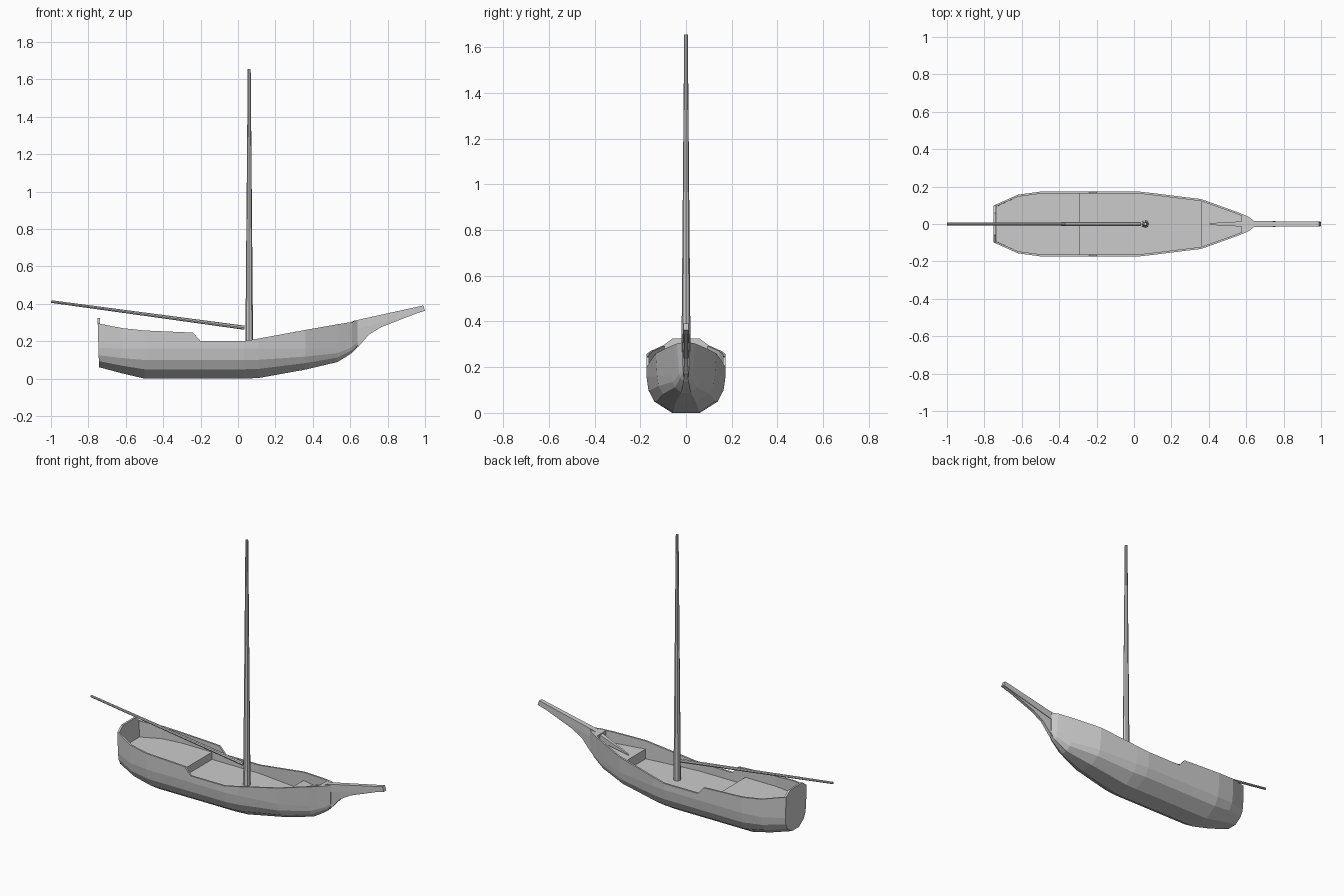
import bpy, bmesh
from mathutils import Vector


def finish(name, bm):
    bmesh.ops.recalc_face_normals(bm, faces=bm.faces[:])
    me = bpy.data.meshes.new(name)
    bm.to_mesh(me)
    bm.free()
    ob = bpy.data.objects.new(name, me)
    bpy.context.collection.objects.link(ob)
    return ob


def loft(name, rings):
    """Skin a series of closed rings and cap both ends."""
    bm = bmesh.new()
    vs = [[bm.verts.new(p) for p in r] for r in rings]
    n = len(vs[0])
    for a, b in zip(vs, vs[1:]):
        for i in range(n):
            j = (i + 1) % n
            bm.faces.new((a[i], a[j], b[j], b[i]))
    bm.faces.new(vs[0])
    bm.faces.new(vs[-1])
    bmesh.ops.remove_doubles(bm, verts=bm.verts[:], dist=1e-5)
    bmesh.ops.dissolve_degenerate(bm, edges=bm.edges[:], dist=1e-5)
    return finish(name, bm)


def spar(name, p, q, r1, r2, sides=8):
    """Tapered round pole between two points."""
    p, q = Vector(p), Vector(q)
    bm = bmesh.new()
    bmesh.ops.create_cone(bm, cap_ends=True, segments=sides, radius1=r1,
                          radius2=r2, depth=(q - p).length)
    ob = finish(name, bm)
    ob.location = (p + q) / 2
    ob.rotation_euler = (q - p).to_track_quat('Z', 'Y').to_euler()
    return ob


def plate(name, pts):
    """Side profile of (x, z, half width) points made into a solid."""
    return loft(name, [[(x, s * w, z) for x, z, w in pts] for s in (-1, 1)])


# Hull stations: x, half width, rail z, keel z, waterline z, waterline fullness, deck z
stations = [
    (-0.740, 0.100, 0.295, 0.060, 0.165, 1.00, 0.195),
    (-0.620, 0.157, 0.270, 0.028, 0.160, 1.00, 0.195),
    (-0.500, 0.173, 0.257, 0.000, 0.160, 1.00, 0.195),
    (-0.290, 0.173, 0.248, 0.000, 0.160, 1.00, 0.195),
    (-0.290, 0.173, 0.248, 0.000, 0.160, 1.00, 0.150),
    (-0.240, 0.173, 0.245, 0.000, 0.160, 1.00, 0.150),
    (-0.200, 0.173, 0.200, 0.000, 0.160, 1.00, 0.150),
    (0.030, 0.173, 0.200, 0.000, 0.160, 1.00, 0.150),
    (0.110, 0.164, 0.214, 0.003, 0.160, 1.00, 0.150),
    (0.360, 0.133, 0.260, 0.048, 0.160, 0.95, 0.150),
    (0.360, 0.133, 0.260, 0.048, 0.160, 0.95, 0.210),
    (0.530, 0.072, 0.290, 0.088, 0.165, 0.85, 0.225),
    (0.575, 0.055, 0.297, 0.115, 0.178, 0.80, 0.230),
    (0.575, 0.055, 0.297, 0.115, 0.178, 0.80, 0.296),
    (0.610, 0.040, 0.303, 0.138, 0.190, 0.80, 0.302),
    (0.640, 0.018, 0.308, 0.168, 0.210, 0.80, 0.307),
]
rings = []
for x, w, rail, keel, mid, full, deck in stations:
    m = mid - keel
    inner = max(w - 0.011, 0.006)
    half = [(0.35 * w * full, keel), (0.80 * w * full, keel + 0.31 * m),
            (0.95 * w * full, keel + 0.62 * m), (w * full, mid),
            (w, rail), (inner, rail), (inner, deck)]
    ring = half + [(-y, z) for y, z in reversed(half)]
    # rake the stern slightly
    rings.append([(x - (0.03 * (z - 0.06) if x < -0.7 else 0), y, z) for y, z in ring])
loft("hull", rings)

# Raised stern board
half = [(0.035, 0.060), (0.080, 0.093), (0.095, 0.125), (0.100, 0.165), (0.100, 0.295), (0.060, 0.325)]
outline = half + [(-y, z) for y, z in reversed(half)]
loft("stern_board", [[(-0.743 + dx - 0.03 * (z - 0.06), y, z) for y, z in outline]
                     for dx in (0, 0.012)])

# Bowsprit, its heel running down to the foredeck, and the bracket below
plate("bowsprit", [(0.37, 0.208, 0.003), (0.62, 0.309, 0.016), (0.99, 0.391, 0.012),
                   (1.00, 0.362, 0.012), (0.64, 0.265, 0.016)])
plate("bow_bracket", [(0.61, 0.145, 0.010), (0.645, 0.172, 0.010), (0.70, 0.235, 0.009),
                      (0.77, 0.277, 0.009), (0.98, 0.358, 0.009), (0.62, 0.280, 0.014)])

# Mast and boom
spar("mast", (0.06, 0, 0.145), (0.06, 0, 1.655), 0.021, 0.008)
spar("boom", (0.035, 0, 0.272), (-0.999, 0, 0.412), 0.011, 0.007)
